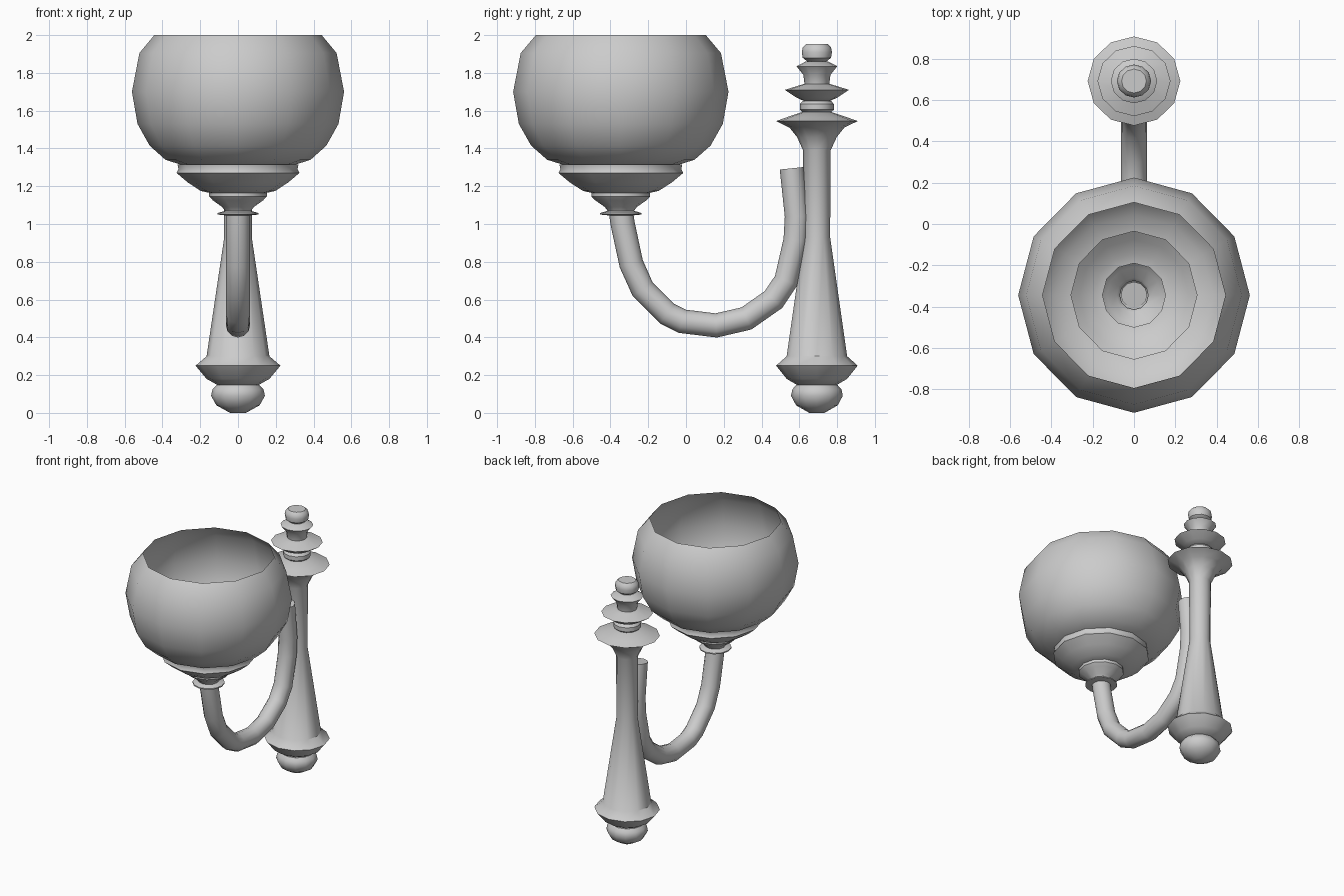
import bpy, bmesh, math

if "Cube" in bpy.data.objects:
    bpy.data.objects.remove(bpy.data.objects["Cube"])

SIDES = 12


def smooth(obj, angle=40):
    bpy.ops.object.select_all(action='DESELECT')
    obj.select_set(True)
    bpy.context.view_layer.objects.active = obj
    bpy.ops.object.shade_smooth_by_angle(angle=math.radians(angle))


def lathe(name, profile, y, sx=1.0, cap_bottom=False, cap_top=False):
    """Revolve (radius, z) points, listed bottom to top, about a vertical axis."""
    bm = bmesh.new()
    rings = []
    for r, z in profile:
        ring = []
        for k in range(SIDES):
            a = math.tau * k / SIDES
            ring.append(bm.verts.new((sx * r * math.cos(a), y + r * math.sin(a), z)))
        rings.append(ring)
    for lo, hi in zip(rings, rings[1:]):
        for k in range(SIDES):
            n = (k + 1) % SIDES
            bm.faces.new((lo[k], lo[n], hi[n], hi[k]))
    if cap_bottom:
        bm.faces.new(rings[0][::-1])
    if cap_top:
        bm.faces.new(rings[-1])
    mesh = bpy.data.meshes.new(name)
    bm.to_mesh(mesh)
    bm.free()
    obj = bpy.data.objects.new(name, mesh)
    bpy.context.collection.objects.link(obj)
    smooth(obj)
    return obj


LAMP_Y, POST_Y, POST_SX = -0.345, 0.693, 1.04

# Open glass bowl
lathe("bowl_shade", [(0.31, 1.315), (0.39, 1.34), (0.475, 1.415), (0.54, 1.53),
                     (0.57, 1.70), (0.53, 1.905), (0.45, 2.0)], LAMP_Y, 0.985)

# Cup holding the bowl, with a small drip ring below
lathe("shade_cup", [(0.06, 1.045), (0.11, 1.05), (0.11, 1.058), (0.07, 1.07),
                    (0.085, 1.09), (0.135, 1.125), (0.155, 1.145), (0.155, 1.165),
                    (0.20, 1.175), (0.27, 1.22), (0.33, 1.27), (0.32, 1.29),
                    (0.325, 1.315)], LAMP_Y, 0.985)

# Wall post: bottom knob, tapered column with flanges, finial pieces
POST = {
    "bottom_knob": [(0.04, 0.0), (0.11, 0.04), (0.137, 0.09), (0.13, 0.125), (0.11, 0.147)],
    "post_column": [(0.10, 0.145), (0.16, 0.18), (0.216, 0.25), (0.16, 0.30),
                    (0.07, 0.93), (0.073, 1.39), (0.105, 1.46), (0.145, 1.51),
                    (0.216, 1.545), (0.16, 1.565), (0.08, 1.592)],
    "finial_ring": [(0.075, 1.592), (0.09, 1.605), (0.09, 1.635), (0.075, 1.652)],
    "finial_disc": [(0.07, 1.652), (0.11, 1.67), (0.17, 1.71), (0.09, 1.735), (0.065, 1.742)],
    "finial_collar": [(0.065, 1.738), (0.072, 1.79), (0.108, 1.835), (0.06, 1.86)],
    "finial_ball": [(0.05, 1.86), (0.075, 1.88), (0.08, 1.91), (0.075, 1.935), (0.058, 1.952)],
}
for name, profile in POST.items():
    lathe(name, profile, POST_Y, POST_SX, True, True)

# Curved arm from the cup down and back up to the post
path = [(-0.344, 1.06), (-0.335, 1.0), (-0.29, 0.79), (-0.23, 0.656), (-0.10, 0.525),
        (-0.02, 0.485), (0.16, 0.463), (0.32, 0.50), (0.463, 0.60), (0.53, 0.70),
        (0.58, 0.915), (0.587, 1.04), (0.56, 1.295)]
curve = bpy.data.curves.new("arm", 'CURVE')
curve.dimensions = '3D'
curve.bevel_depth = 0.064
curve.bevel_resolution = 4
curve.use_fill_caps = True
spline = curve.splines.new('POLY')
spline.points.add(len(path) - 1)
for p, (y, z) in zip(spline.points, path):
    p.co = (0, y, z, 1)
arm = bpy.data.objects.new("arm", curve)
bpy.context.collection.objects.link(arm)
bpy.ops.object.select_all(action='DESELECT')
arm.select_set(True)
bpy.context.view_layer.objects.active = arm
bpy.ops.object.convert(target='MESH')
smooth(bpy.context.view_layer.objects.active)
